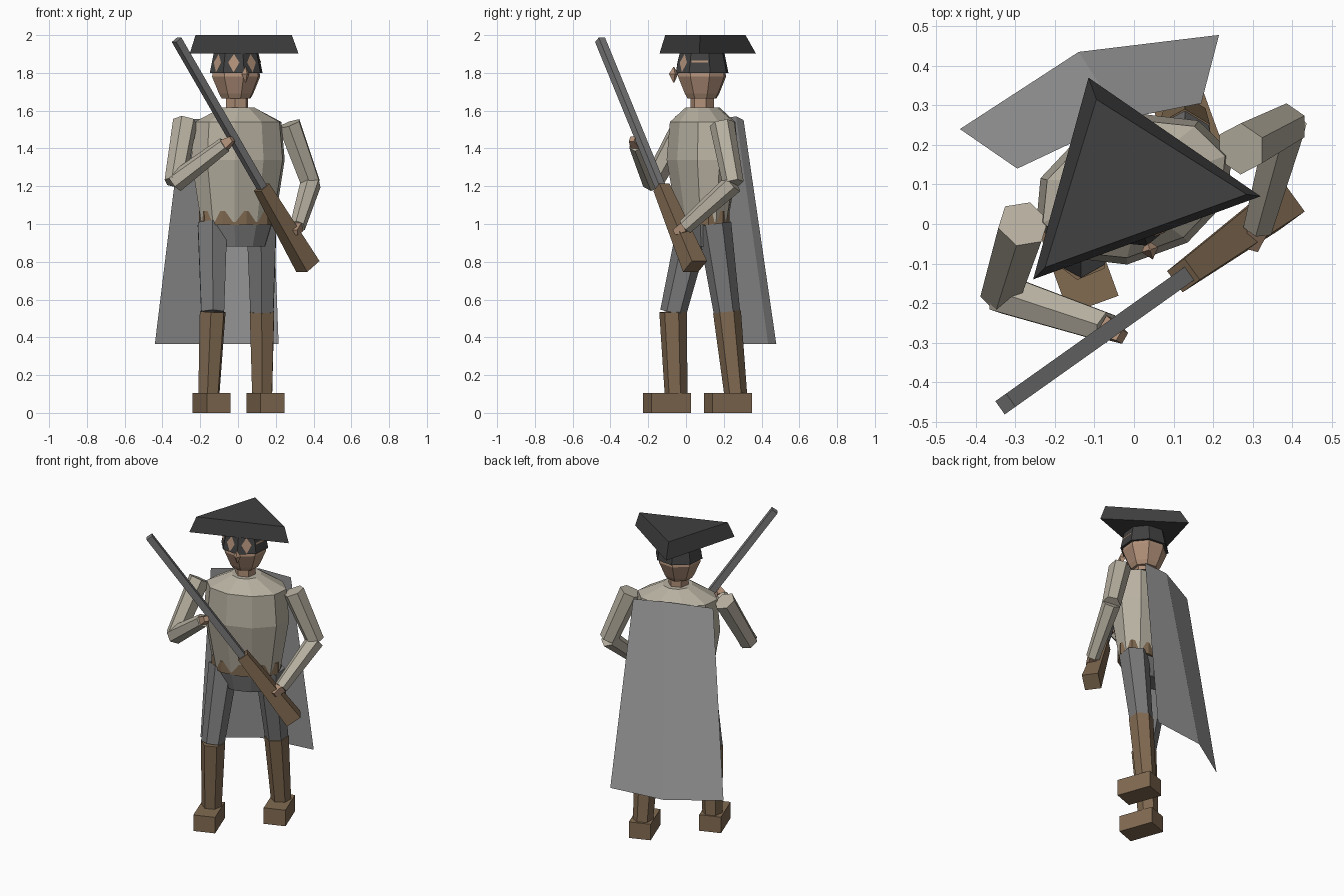
import bpy, bmesh, math
from mathutils import Vector

if "Cube" in bpy.data.objects:
    bpy.data.objects.remove(bpy.data.objects["Cube"])


def material(name, rgb):
    m = bpy.data.materials.new(name)
    m.diffuse_color = (*rgb, 1)
    m.use_nodes = True
    m.node_tree.nodes["Principled BSDF"].inputs["Base Color"].default_value = m.diffuse_color
    return m


SHIRT = material("linen", (0.48, 0.44, 0.36))
GREY = material("dark grey", (0.19, 0.19, 0.19))
BROWN = material("brown leather", (0.22, 0.145, 0.083))
SKIN = material("skin", (0.44, 0.28, 0.19))
BLACK = material("black felt", (0.052, 0.052, 0.052))
CAPE = material("cape grey", (0.37, 0.37, 0.37))
YAW = math.radians(20)


def make(name, verts, faces, mat):
    bm = bmesh.new()
    vs = [bm.verts.new(v) for v in verts]
    for f in faces:
        bm.faces.new([vs[i] for i in f])
    if len(faces) > 3:
        bmesh.ops.recalc_face_normals(bm, faces=bm.faces)
    me = bpy.data.meshes.new(name)
    bm.to_mesh(me)
    bm.free()
    me.materials.append(mat)
    ob = bpy.data.objects.new(name, me)
    bpy.context.collection.objects.link(ob)
    return ob


def skin_rings(name, rings, mat):
    """Closed skin over rings with equal vertex counts."""
    n, k = len(rings[0]), len(rings)
    faces = [(r * n + i, r * n + (i + 1) % n, (r + 1) * n + (i + 1) % n, (r + 1) * n + i)
             for r in range(k - 1) for i in range(n)]
    faces += [tuple(reversed(range(n))), tuple(range((k - 1) * n, k * n))]
    return make(name, [p for ring in rings for p in ring], faces, mat)


def loft(name, centre, rows, n, mat, yaw=YAW, phase=0.0):
    """Upright elliptical loft; rows are (z, half width, half depth)."""
    c, s = math.cos(yaw), math.sin(yaw)
    rings = []
    for z, a, b in rows:
        ring = []
        for i in range(n):
            t = 2 * math.pi * (i + phase) / n
            x, y = a * math.cos(t), b * math.sin(t)
            ring.append((centre[0] + c * x - s * y, centre[1] + s * x + c * y, z))
        rings.append(ring)
    return skin_rings(name, rings, mat)


def rod(name, p0, p1, r0, r1, n, mat):
    """Tapered prism between two points."""
    p0, p1 = Vector(p0), Vector(p1)
    axis = (p1 - p0).normalized()
    u = axis.cross(Vector((0, 0, 1))).normalized()
    v = axis.cross(u)
    rings = []
    for p, r in ((p0, r0), (p1, r1)):
        ang = [2 * math.pi * (i + 0.5) / n for i in range(n)]
        rings.append([p + u * r * math.cos(t) + v * r * math.sin(t) for t in ang])
    return skin_rings(name, rings, mat)


# Three-cornered hat
skin_rings("hat", [
    [(-0.115, 0.37, 1.903), (-0.255, -0.14, 1.903), (0.32, 0.07, 1.903)],
    [(-0.095, 0.315, 2.0), (-0.225, -0.11, 2.0), (0.285, 0.075, 2.0)]], BLACK)

# Head, neck and mask band
HEAD = (-0.01, 0.085)
HEAD_YAW = math.radians(17)
loft("head", HEAD, [(1.665, 0.08, 0.08), (1.69, 0.095, 0.095), (1.78, 0.133, 0.133),
                    (1.90, 0.115, 0.115)], 8, SKIN, HEAD_YAW)
loft("neck", (-0.005, 0.085), [(1.58, 0.063, 0.063), (1.69, 0.063, 0.063)], 6, SKIN)
MASK = ((1.80, 0.146), (1.905, 0.124))
loft("mask", HEAD, [(z, r, r) for z, r in MASK], 8, BLACK, HEAD_YAW)


def mask_point(facet, side, z):
    """Point just proud of a mask facet, facet angle measured from the nose."""
    (z0, r0), (z1, r1) = MASK
    d = (r0 + (r1 - r0) * (z - z0) / (z1 - z0)) * math.cos(math.pi / 8) + 0.004
    t = HEAD_YAW + math.radians(facet)
    return (HEAD[0] + d * math.sin(t) + side * math.cos(t),
            HEAD[1] - d * math.cos(t) + side * math.sin(t), z)


for label, facet in (("right_eye", -22.5), ("left_eye", 22.5), ("temple", -67.5)):
    kite = ((0, 1.803), (0.03, 1.855), (0, 1.9), (-0.03, 1.855))
    make(label, [mask_point(facet, s, z) for s, z in kite], [(0, 1, 2, 3)], SKIN)
slit = ((-0.045, 1.855), (0.045, 1.855), (0.045, 1.865), (-0.045, 1.865))
make("mask_slit", [mask_point(67.5, s, z) for s, z in slit], [(0, 1, 2, 3)], SKIN)

# Nose
loft("nose", (0.04, -0.065), [(1.75, 0.003, 0.003), (1.795, 0.022, 0.026),
                              (1.83, 0.003, 0.003)], 4, SKIN, HEAD_YAW)

# Torso, belt and hips
MID = (0.0, 0.088)
loft("shirt", MID, [(1.01, 0.208, 0.125), (1.34, 0.263, 0.182), (1.54, 0.245, 0.165),
                    (1.617, 0.09, 0.09)], 10, SHIRT)
loft("belt", MID, [(0.995, 0.214, 0.13), (1.07, 0.216, 0.131)], 10, BROWN, phase=0.5)
loft("hips", MID, [(0.88, 0.16, 0.095), (1.0, 0.2, 0.122)], 10, GREY)

# Legs: hip, knee, ankle, foot centre
LEGS = {
    "right": ((-0.135, 0.045, 1.0), (-0.134, -0.068, 0.53), (-0.155, -0.052, 0.08), (-0.14, -0.1)),
    "left": ((0.125, 0.15, 1.0), (0.127, 0.217, 0.53), (0.128, 0.265, 0.08), (0.145, 0.2225)),
}
for side, (hip, knee, ankle, foot) in LEGS.items():
    rod(side + "_thigh", hip, knee, 0.09, 0.07, 6, GREY)
    rod(side + "_boot", (knee[0], knee[1], 0.535), ankle, 0.074, 0.06, 6, BROWN)
    k = math.sqrt(2)
    loft(side + "_foot", foot, [(0, 0.067 * k, 0.111 * k), (0.105, 0.067 * k, 0.111 * k)],
         4, BROWN, phase=0.5)

# Arms: shoulder, elbow, wrist, fingertips
ARMS = {
    "right": ((-0.28, 0.0, 1.54), (-0.335, -0.175, 1.22), (-0.07, -0.262, 1.42), (-0.03, -0.285, 1.45)),
    "left": ((0.27, 0.19, 1.53), (0.385, 0.25, 1.215), (0.315, -0.005, 0.985), (0.3, -0.06, 0.955)),
}
for side, (shoulder, elbow, wrist, tip) in ARMS.items():
    rod(side + "_upper_arm", shoulder, elbow, 0.066, 0.056, 6, SHIRT)
    rod(side + "_forearm", elbow, wrist, 0.056, 0.042, 6, SHIRT)
    rod(side + "_hand", wrist, tip, 0.038, 0.022, 4, SKIN)

# Long gun
rod("gun_barrel", (-0.325, -0.455, 1.975), (0.14, -0.125, 1.17), 0.029, 0.029, 4, GREY)
rod("gun_stock", (0.125, -0.13, 1.195), (0.37, 0.048, 0.775), 0.047, 0.07, 4, BROWN)

# Cape: folded sheet hung from the shoulders
make("cape", [(-0.295, 0.14, 1.55), (-0.03, 0.265, 1.57), (0.17, 0.305, 1.55),
              (-0.44, 0.24, 0.365), (-0.14, 0.435, 0.365), (0.215, 0.478, 0.365)],
     [(1, 4, 3, 0), (2, 5, 4, 1)], CAPE)
